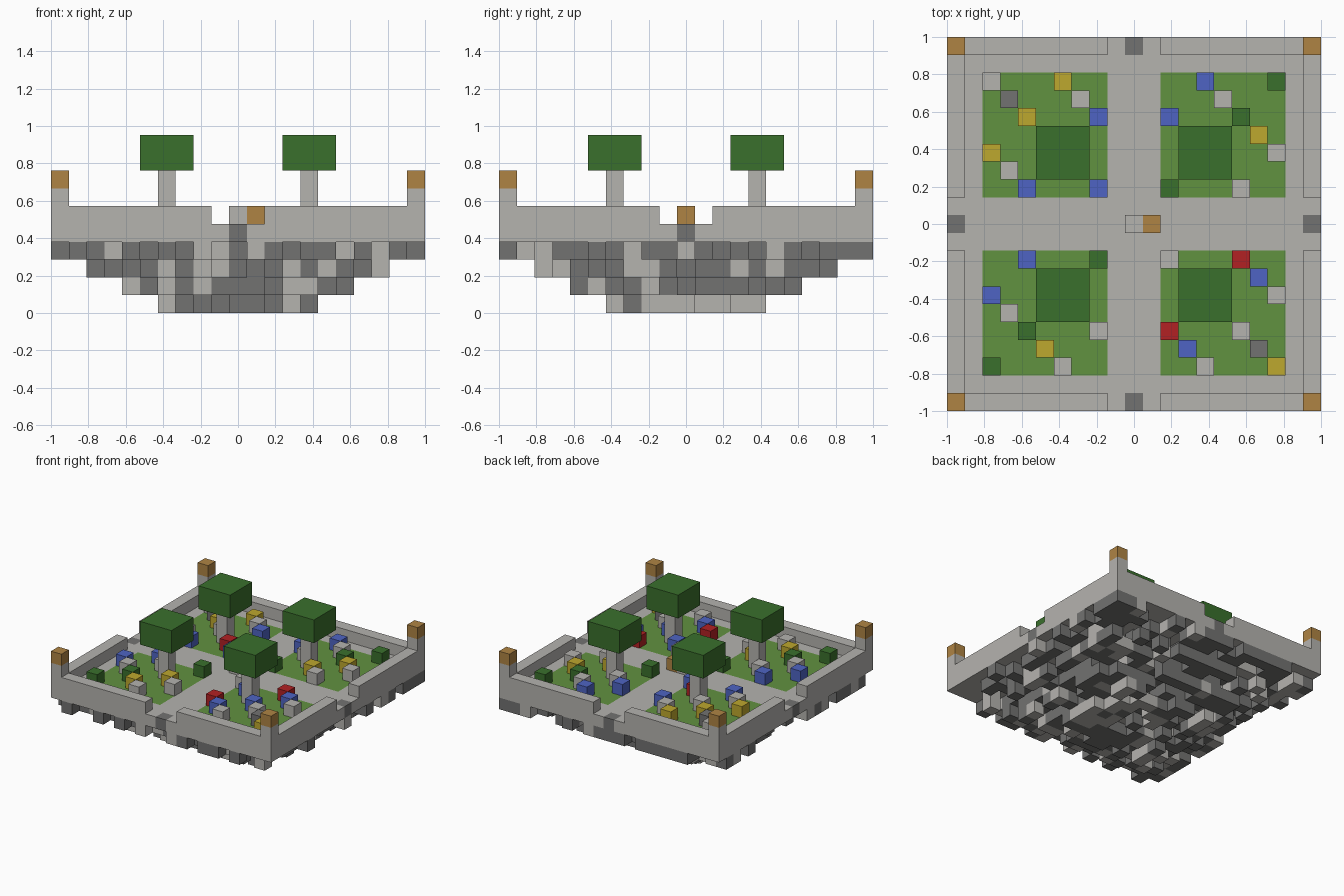
import bpy, bmesh, random
from mathutils import Vector

if "Cube" in bpy.data.objects:
    bpy.data.objects.remove(bpy.data.objects["Cube"], do_unlink=True)

random.seed(4)
U = 2 / 21      # edge of one block
R = 10          # outermost block index


def linear(c):
    c /= 255
    return c / 12.92 if c <= 0.04045 else ((c + 0.055) / 1.055) ** 2.4


def material(name, r, g, b):
    m = bpy.data.materials.new(name)
    m.use_nodes = True
    col = (linear(r), linear(g), linear(b), 1)
    m.diffuse_color = col
    m.node_tree.nodes["Principled BSDF"].inputs["Base Color"].default_value = col
    return m


STONE = material("light stone", 181, 179, 175)
DARK = material("dark stone", 114, 114, 113)
GRASS = material("grass green", 97, 146, 64)
LEAF = material("leaf green", 58, 112, 44)
WOOD = material("lamp wood", 175, 132, 68)
BLUE = material("petal blue", 78, 100, 195)
YELLOW = material("petal yellow", 190, 168, 46)
RED = material("petal red", 178, 33, 36)


def finish(name, bm, mats):
    mesh = bpy.data.meshes.new(name)
    bm.to_mesh(mesh)
    bm.free()
    for m in mats:
        mesh.materials.append(m)
    ob = bpy.data.objects.new(name, mesh)
    bpy.context.collection.objects.link(ob)
    return ob


def box(name, lo, hi, mat):
    """Box covering the blocks lo..hi inclusive, given as block indices."""
    bm = bmesh.new()
    bmesh.ops.create_cube(bm, size=1)
    for v in bm.verts:
        for k in range(3):
            edge = hi[k] + 0.5 if v.co[k] > 0 else lo[k] - 0.5
            v.co[k] = U * (edge + (0.5 if k == 2 else 0))
    return finish(name, bm, [mat])


def blocks(name, cells, solid, mats, pick):
    """Block mesh with only exposed faces; pick(cell, normal) gives the material slot."""
    bm = bmesh.new()
    verts = {}

    def vert(p):
        key = tuple(round(2 * c) for c in p)
        if key not in verts:
            verts[key] = bm.verts.new((p.x * U, p.y * U, (p.z + 0.5) * U))
        return verts[key]

    for cell in cells:
        c = Vector(cell)
        for axis in range(3):
            for s in (-1, 1):
                n, a, b = Vector(), Vector(), Vector()
                n[axis] = s
                if tuple(int(t) for t in c + n) in solid:
                    continue
                a[(axis + 1) % 3] = 0.5
                b[(axis + 2) % 3] = 0.5 * s
                mid = c + n / 2
                ring = (mid - a - b, mid + a - b, mid + a + b, mid - a + b)
                f = bm.faces.new([vert(p) for p in ring])
                f.material_index = pick(cell, n)
    return finish(name, bm, mats)


# Ragged stone underside, stepping in by two blocks per layer
under = {}
for layer in range(4):
    reach = 4 + 2 * layer
    if layer == 3:
        reach = R
    for x in range(-reach, reach + 1):
        for y in range(-reach, reach + 1):
            rim = max(abs(x), abs(y)) > reach - 2
            if random.random() < (0.6 if rim else 0.72):
                under[x, y, layer] = int(random.random() < 0.3)

# Courtyard floor with four lawns and a dark threshold block in each gateway
span = range(-R, R + 1)
floor = {(x, y, 4) for x in span for y in span}
solid = floor | set(under)


def floor_slot(cell, n):
    x, y = abs(cell[0]), abs(cell[1])
    if n.z > 0 and 2 <= x <= 8 and 2 <= y <= 8:
        return 1
    return 2 if (x, y) in ((0, R), (R, 0)) else 0


blocks("underside_rubble", under, solid, [DARK, STONE], lambda c, n: under[c])
blocks("courtyard_floor", floor, solid, [STONE, GRASS, DARK], floor_slot)

# Perimeter wall with gateways, corner posts raised above it
wall = {(x, y, 5) for x in span for y in span
        if max(abs(x), abs(y)) == R and min(abs(x), abs(y)) > 1}
wall |= {(x, y, 6) for x in (-R, R) for y in (-R, R)}
blocks("perimeter_wall", wall, wall | floor, [STONE], lambda c, n: 0)

# Lamps on the posts, and one tree per lawn
for sx in (-1, 1):
    for sy in (-1, 1):
        tag = ("left" if sx > 0 else "right") + ("_back" if sy > 0 else "_front")
        post = (sx * R, sy * R, 7)
        box("corner_lamp_" + tag, post, post, WOOD)
        x, y = sx * 4, sy * 4
        box("tree_trunk_" + tag, (x, y, 5), (x, y, 7), STONE)
        box("tree_crown_" + tag, (x - 1, y - 1, 8), (x + 1, y + 1, 9), LEAF)

# Centre pieces
box("centre_stone", (0, 0, 5), (0, 0, 5), STONE)
box("centre_crate", (1, 0, 5), (1, 0, 5), WOOD)

# Garden blocks on every fourth diagonal of the lawns, colours listed row by row from the back
KEY = {"s": STONE, "d": DARK, "g": LEAF, "b": BLUE, "y": YELLOW, "r": RED}
ROWS = {8: "sybg", 7: "dss", 6: "ybbg", 5: "ssy", 4: "ys", 3: "sry", 2: "bbgs",
        -2: "bgsr", -3: "sbb", -4: "bs", -5: "syb", -6: "gsrs", -7: "ybd", -8: "gssy"}
for y, colours in ROWS.items():
    spots = [x for x in range(-8, 9)
             if abs(x) > 1 and (x + y) % 4 == 0 and (abs(x), abs(y)) != (4, 4)]
    for i, (x, c) in enumerate(zip(spots, colours)):
        box(f"garden_block_row{y}_{i}", (x, y, 5), (x, y, 5), KEY[c])
